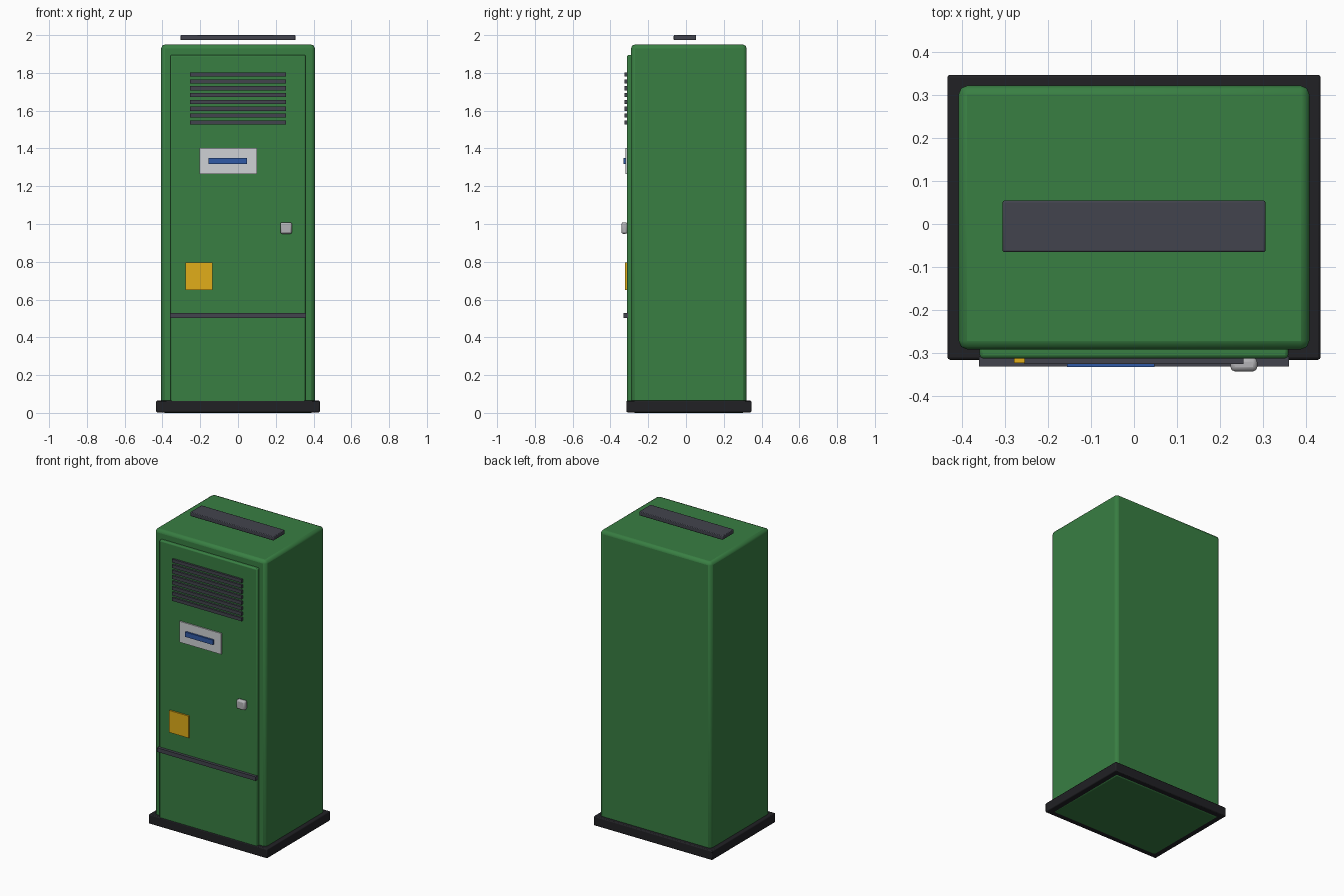
import bpy, bmesh, math

if "Cube" in bpy.data.objects:
    bpy.data.objects.remove(bpy.data.objects["Cube"])


def material(name, rgb):
    m = bpy.data.materials.new(name)
    m.diffuse_color = (*rgb, 1)
    m.use_nodes = True
    m.node_tree.nodes["Principled BSDF"].inputs["Base Color"].default_value = m.diffuse_color
    return m


GREEN = material("green_paint", (0.04, 0.21, 0.055))
BLACK = material("black_plinth", (0.015, 0.015, 0.018))
DARK = material("dark_metal", (0.055, 0.057, 0.075))
STEEL = material("steel", (0.45, 0.45, 0.47))
WHITE = material("plate_white", (0.62, 0.64, 0.66))
BLUE = material("blue", (0.03, 0.1, 0.38))
YELLOW = material("yellow", (0.75, 0.42, 0.01))


def box(name, x, y, z, mat, bevel=0, segments=2):
    """Box from (min, max) ranges with optional rounded edges."""
    bm = bmesh.new()
    bmesh.ops.create_cube(bm, size=1)
    for v in bm.verts:
        v.co = [r[0] + (c + 0.5) * (r[1] - r[0]) for c, r in zip(v.co, (x, y, z))]
    me = bpy.data.meshes.new(name)
    bm.to_mesh(me)
    bm.free()
    me.materials.append(mat)
    ob = bpy.data.objects.new(name, me)
    bpy.context.collection.objects.link(ob)
    if bevel:
        mod = ob.modifiers.new("bevel", 'BEVEL')
        mod.width, mod.segments = bevel, segments
        bpy.ops.object.select_all(action='DESELECT')
        ob.select_set(True)
        bpy.context.view_layer.objects.active = ob
        bpy.ops.object.shade_smooth_by_angle(angle=math.radians(50))
    return ob


# Cabinet shell and plinth
box("cabinet_body", (-0.407, 0.407), (-0.291, 0.321), (0, 1.95), GREEN, 0.02)
plinth = box("plinth", (-0.433, 0.433), (-0.315, 0.346), (0.003, 0.065), BLACK, 0.006)

# Door with lower trim strip
box("door", (-0.358, 0.358), (-0.312, -0.28), (0.03, 1.895), GREEN, 0.008)
box("door_trim", (-0.36, 0.36), (-0.331, -0.308), (0.503, 0.53), DARK)

# Ventilation louvres
for i in range(8):
    z = 1.791 - i * 0.0362
    box(f"louvre_{i + 1}", (-0.254, 0.254), (-0.325, -0.308), (z - 0.011, z + 0.011), DARK)

# Sign plate, stripe and warning square
box("sign_plate", (-0.205, 0.1), (-0.32, -0.308), (1.265, 1.403), WHITE)
box("sign_stripe", (-0.155, 0.048), (-0.332, -0.318), (1.318, 1.35), BLUE)
box("warning_square", (-0.278, -0.135), (-0.322, -0.308), (0.65, 0.795), YELLOW)

# Lock handle
box("lock_handle", (0.224, 0.286), (-0.342, -0.31), (0.948, 1.009), STEEL, 0.01)

# Raised roof vent cap
box("roof_cap", (-0.305, 0.305), (-0.065, 0.054), (1.973, 2.0), DARK, 0.004)
